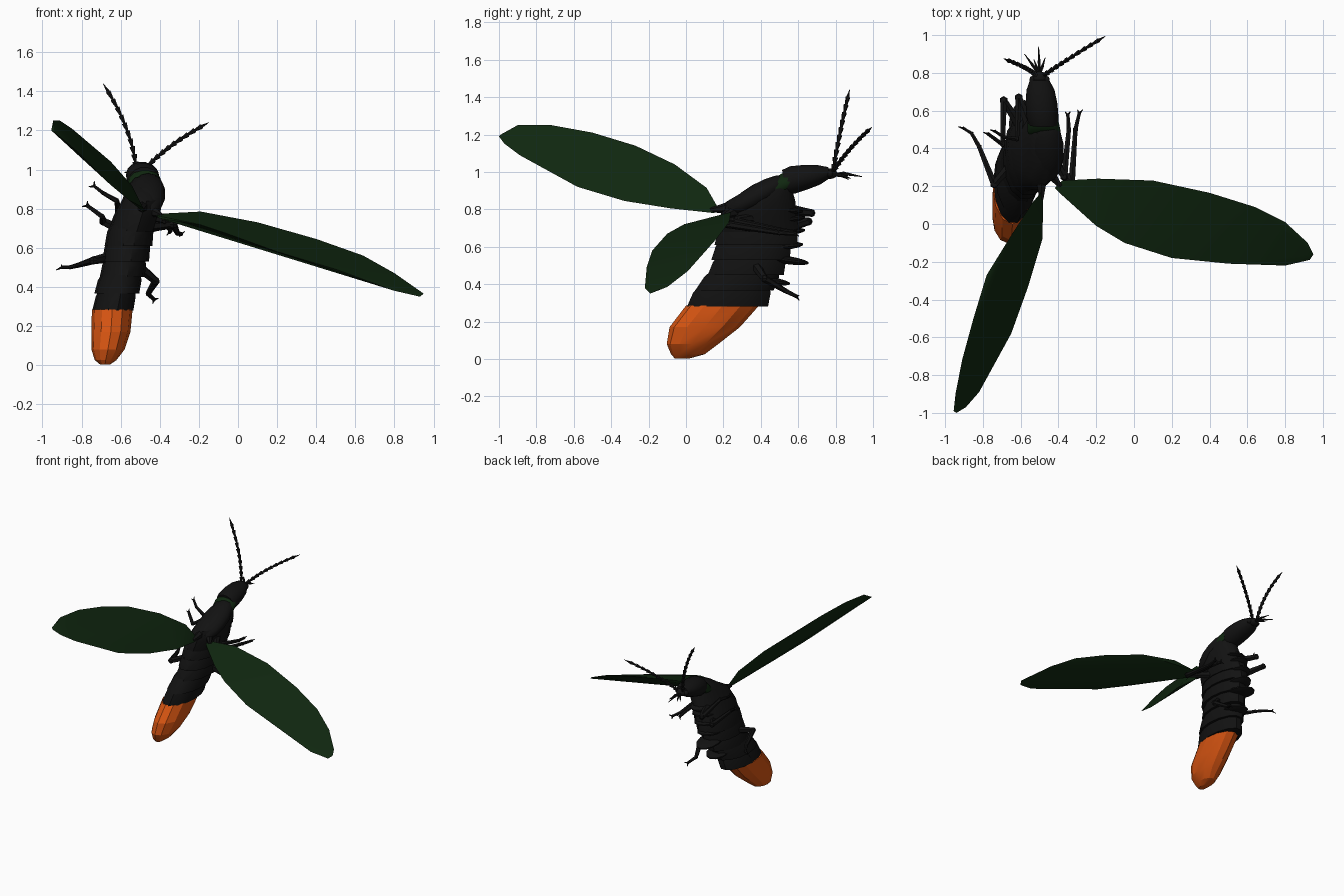
import bpy, bmesh, math
from mathutils import Vector, Matrix

if "Cube" in bpy.data.objects:
    bpy.data.objects.remove(bpy.data.objects["Cube"], do_unlink=True)


def material(name, color):
    mat = bpy.data.materials.new(name)
    mat.use_nodes = True
    mat.diffuse_color = (*color, 1)
    mat.node_tree.nodes["Principled BSDF"].inputs["Base Color"].default_value = (*color, 1)
    return mat


black = material("shell black", (.006, .006, .006))
green = material("wing green", (.005, .02, .005))
orange = material("lantern orange", (.68, .09, .006))


def finish(bm, name, mat, angle=None):
    """Turn a bmesh into a named object, flat or smooth by angle."""
    bmesh.ops.recalc_face_normals(bm, faces=bm.faces)
    mesh = bpy.data.meshes.new(name)
    bm.to_mesh(mesh)
    bm.free()
    mesh.materials.append(mat)
    obj = bpy.data.objects.new(name, mesh)
    bpy.context.collection.objects.link(obj)
    if angle:
        bpy.ops.object.select_all(action='DESELECT')
        obj.select_set(True)
        bpy.context.view_layer.objects.active = obj
        bpy.ops.object.shade_smooth_by_angle(angle=math.radians(angle))
    return obj


def loft(name, mat, rings, tilt=0, sides=14, angle=40):
    """Skin elliptical rings (x, y, z, half width, half depth), planes pitched by tilt."""
    bm = bmesh.new()
    across = Vector((0, math.cos(math.radians(tilt)), math.sin(math.radians(tilt))))
    loops = []
    for x, y, z, wide, deep in rings:
        loop = []
        for i in range(sides):
            a = math.tau * i / sides
            side = Vector((wide * math.cos(a), 0, 0))
            loop.append(bm.verts.new(Vector((x, y, z)) + side + across * deep * math.sin(a)))
        loops.append(loop)
    for low, high in zip(loops, loops[1:]):
        for i in range(sides):
            j = (i + 1) % sides
            bm.faces.new((low[i], low[j], high[j], high[i]))
    bm.faces.new(loops[0][::-1])
    bm.faces.new(loops[-1])
    return finish(bm, name, mat, angle)


def cone(bm, start, end, r_start, r_end, sides=6):
    start, end = Vector(start), Vector(end)
    line = end - start
    turn = line.to_track_quat('Z', 'Y').to_matrix().to_4x4()
    bmesh.ops.create_cone(bm, cap_ends=True, segments=sides, radius1=r_start, radius2=r_end,
                          depth=line.length, matrix=Matrix.Translation((start + end) / 2) @ turn)


def ball(bm, center, size, pitch=0, segments=12):
    turn = Matrix.Rotation(math.radians(pitch), 4, 'X')
    bmesh.ops.create_uvsphere(bm, u_segments=segments, v_segments=segments // 2 + 1, radius=1,
                              matrix=Matrix.Translation(center) @ turn @ Matrix.Diagonal((*size, 1)))


# Glowing tail tip
loft("lantern_tail", orange, [
    (-.68, -.02, .003, .025, .04), (-.677, .01, .025, .055, .09), (-.665, .035, .08, .085, .138),
    (-.65, .1, .17, .1, .188), (-.643, .195, .285, .104, .195)], sides=12, angle=20)

# Overlapping abdomen plates, each flared at its lower rim
plates = [
    ((-.64, .222, .28), (-.615, .26, .4), .105, .222),
    ((-.62, .258, .365), (-.595, .32, .48), .115, .215),
    ((-.592, .32, .45), (-.575, .35, .56), .115, .208),
    ((-.575, .345, .53), (-.56, .37, .65), .12, .215),
    ((-.56, .375, .61), (-.545, .39, .73), .122, .228),
]
for number, (low, high, wide, deep) in enumerate(plates, 1):
    middle = Vector(low).lerp(Vector(high), .6)
    loft(f"abdomen_plate_{number}", black, [
        (*low, wide, deep), (*middle, wide * .97, deep * .96), (*high, wide * .82, deep * .85)])

# Thorax and back shield
loft("thorax", black, [
    (-.545, .39, .68, .118, .225), (-.52, .385, .76, .118, .21), (-.49, .4, .84, .105, .19),
    (-.475, .45, .91, .09, .12), (-.47, .5, .96, .06, .05)])
bm = bmesh.new()
ball(bm, (-.46, .385, .875), (.09, .19, .062), 30, 14)
finish(bm, "back_shield", black, 40)

# Green collar, neck shield and head
loft("collar", green, [
    (-.473, .46, .905, .08, .085), (-.476, .49, .92, .088, .092), (-.482, .555, .945, .08, .078)],
    tilt=65)
loft("neck_shield", black, [
    (-.48, .525, .945, .078, .068), (-.485, .57, .957, .085, .076), (-.49, .64, .972, .084, .068),
    (-.495, .71, .985, .074, .054), (-.5, .765, .997, .05, .03)], tilt=100)
bm = bmesh.new()
ball(bm, (-.5, .77, .99), (.04, .04, .028))
for side in (-1, 1):
    ball(bm, (-.5 + side * .035, .765, .99), (.02, .022, .02), segments=8)
finish(bm, "head", black, 40)

# Mouth feelers
bm = bmesh.new()
for tip in ((-.505, .94, .975), (-.58, .9, .985), (-.47, .88, .965), (-.53, .87, .96)):
    root = Vector((-.5, .79, .985))
    bend = root.lerp(Vector(tip), .5) + Vector((0, 0, .008))
    cone(bm, root, bend, .008, .009)
    cone(bm, bend, tip, .008, .002)
finish(bm, "mouth_feelers", black)


# Antennae made of flared segments along a curved path
def antenna(name, root, bend, tip, count=11):
    root, bend, tip = Vector(root), Vector(bend), Vector(tip)
    path = []
    for i in range(count + 1):
        t = i / count
        path.append(root * (1 - t) ** 2 + bend * 2 * t * (1 - t) + tip * t * t)
    bm = bmesh.new()
    for i, (a, b) in enumerate(zip(path, path[1:])):
        last = i == count - 1
        cone(bm, a, b, .009 if last else .006, .001 if last else .016 - i * .0003)
    finish(bm, name, black)


antenna("left_antenna", (-.48, .785, 1.0), (-.36, .87, 1.13), (-.15, .995, 1.24))
antenna("right_antenna", (-.52, .785, 1.0), (-.54, .82, 1.21), (-.69, .875, 1.44))


# Legs: thick thigh, thinner shin, jointed foot
def leg(name, *points):
    bm = bmesh.new()
    widths = [.03, .02, .013, .01, .008]
    for i, (a, b) in enumerate(zip(points, points[1:])):
        cone(bm, a, b, widths[i], widths[i + 1])
        ball(bm, b, [widths[i + 1] * 1.1] * 3, segments=6)
    foot, heel = Vector(points[-1]), Vector(points[-2])
    toe_line = (foot - heel).normalized()
    for spread in (-.014, .014):
        cone(bm, foot, foot + toe_line * .02 + Vector((spread, 0, spread)), .007, .002, 4)
    finish(bm, name, black, 30)


leg("right_hind_leg", (-.62, .35, .56), (-.74, .21, .535), (-.82, .41, .51), (-.86, .48, .5), (-.9, .505, .5))
leg("right_middle_leg", (-.58, .48, .68), (-.69, .655, .735), (-.695, .42, .76), (-.77, .475, .815))
leg("right_front_leg", (-.54, .48, .8), (-.61, .67, .78), (-.62, .45, .84), (-.69, .46, .88), (-.735, .49, .915))
leg("left_front_leg", (-.5, .48, .77), (-.37, .25, .74), (-.345, .5, .69), (-.35, .575, .68))
leg("left_middle_leg", (-.5, .42, .7), (-.33, .22, .72), (-.31, .5, .675), (-.29, .585, .67))
leg("left_hind_leg", (-.54, .35, .53), (-.42, .42, .43), (-.46, .53, .365), (-.43, .59, .335))

# Flattened leg bases folded against the belly
bm = bmesh.new()
for x, y, z, pitch in ((-.58, .53, .53, -8), (-.57, .5, .6, 6), (-.55, .51, .68, 4),
                       (-.53, .51, .74, 8), (-.51, .5, .8, -5), (-.6, .43, .42, -8)):
    ball(bm, (x, y, z), (.085, .13, .022), pitch)
finish(bm, "leg_bases", black, 40)


# Wings: thin convex blades stretched between two edges
def wing(name, leading, trailing):
    bm = bmesh.new()
    for point in leading + trailing:
        bm.verts.new(point)
    hull = bmesh.ops.convex_hull(bm, input=bm.verts)
    inside = [v for v in hull["geom_interior"] if isinstance(v, bmesh.types.BMVert)]
    bmesh.ops.delete(bm, geom=inside, context='VERTS')
    finish(bm, name, green, 25)


wing("left_wing",
     [(-.42, .19, .765), (-.38, .23, .775), (-.19, .24, .785), (.1, .23, .73), (.4, .165, .645),
      (.64, .09, .56), (.8, .01, .47), (.92, -.1, .385), (.95, -.16, .365)],
     [(-.4, .17, .75), (-.2, -.01, .72), (-.05, -.1, .67), (.2, -.18, .58), (.5, -.21, .49),
      (.8, -.22, .38), (.93, -.19, .35)])
wing("right_wing",
     [(-.49, .17, .81), (-.54, .11, .915), (-.65, -.06, 1.04), (-.78, -.27, 1.14), (-.85, -.5, 1.21),
      (-.91, -.72, 1.25), (-.945, -.9, 1.25), (-.955, -.99, 1.2)],
     [(-.48, .15, .78), (-.485, -.08, .805), (-.56, -.33, .845), (-.65, -.58, .92),
      (-.82, -.89, 1.09), (-.89, -.97, 1.15), (-.94, -1, 1.19)])

# Wing joints
bm = bmesh.new()
cone(bm, (-.47, .3, .8), (-.39, .2, .765), .04, .012)
cone(bm, (-.49, .3, .82), (-.49, .13, .795), .045, .012)
finish(bm, "wing_joints", black, 30)
